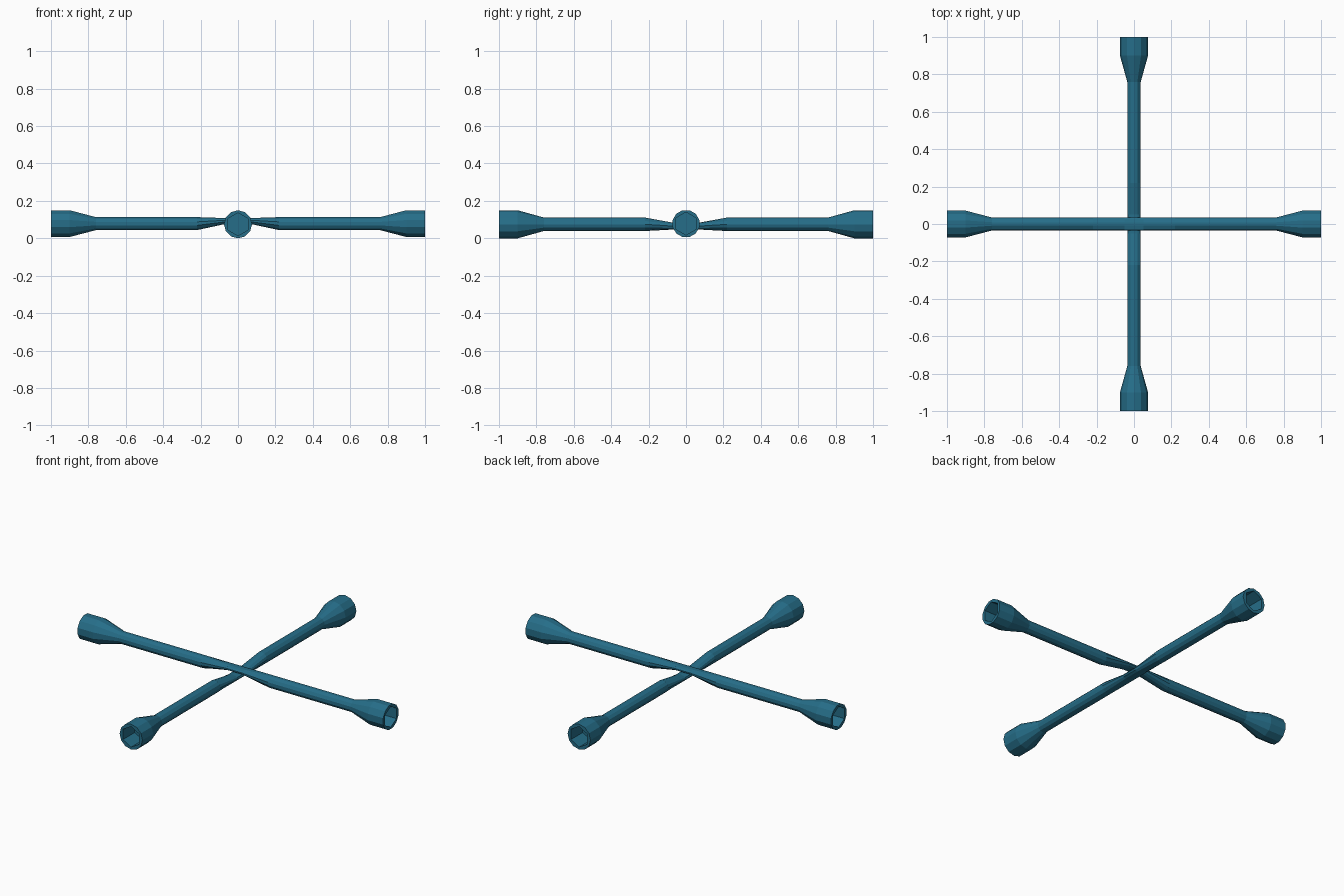
import bpy, bmesh, math

if "Cube" in bpy.data.objects:
    bpy.data.objects.remove(bpy.data.objects["Cube"])

steel = bpy.data.materials.new("teal_blue")
steel.diffuse_color = (0.019, 0.155, 0.25, 1)
steel.use_nodes = True
steel.node_tree.nodes["Principled BSDF"].inputs["Base Color"].default_value = steel.diffuse_color

SIDES = 12


def hex_radius(k, r):
    # hexagon sampled at corners and edge midpoints
    return r if k % 2 == 0 else r * math.cos(math.pi / 6)


def bar(name, along_x, r_socket, z0, z_mid, half_mid, phase):
    bm = bmesh.new()

    def ring(t, radii, ph, zc, zscale=1.0):
        vs = []
        for k in range(SIDES):
            a = math.pi / 2 + ph + k * 2 * math.pi / SIDES
            u, w = radii[k] * math.cos(a), radii[k] * math.sin(a) * zscale
            co = (t, u, zc + w) if along_x else (-u, t, zc + w)
            vs.append(bm.verts.new(co))
        return vs

    r_shaft = 0.036
    flat = half_mid / r_shaft
    hole = [hex_radius(k, 0.061) for k in range(SIDES)]
    # half profile: position, radius, centre height, vertical squash
    half = [(1.0, r_socket, z0, 1), (0.9, r_socket, z0, 1), (0.76, r_shaft, z0, 1),
            (0.22, r_shaft, z0, 1), (0.05, r_shaft, z_mid, flat)]
    outer = [(-t, r, z, s) for t, r, z, s in half] + half[::-1]

    # hex pocket, outer skin, hex pocket
    rings = [ring(-0.89, hole, 0, z0), ring(-1.0, hole, 0, z0)]
    rings += [ring(t, [r] * SIDES, phase, z, s) for t, r, z, s in outer]
    rings += [ring(1.0, hole, 0, z0), ring(0.89, hole, 0, z0)]
    for a, b in zip(rings, rings[1:]):
        for k in range(SIDES):
            n = (k + 1) % SIDES
            bm.faces.new((a[k], a[n], b[n], b[k]))
    # pocket floors
    bm.faces.new(rings[0])
    bm.faces.new(rings[-1])
    bmesh.ops.recalc_face_normals(bm, faces=bm.faces)

    me = bpy.data.meshes.new(name)
    bm.to_mesh(me)
    bm.free()
    me.materials.append(steel)
    ob = bpy.data.objects.new(name, me)
    bpy.context.collection.objects.link(ob)
    return ob


# upper bar runs left to right, lower bar front to back, both pinched at the crossing
bar("upper_wrench_bar", True, 0.074, 0.0785, 0.094, 0.014, math.radians(15))
bar("lower_wrench_bar", False, 0.075, 0.075, 0.064, 0.016, 0)
